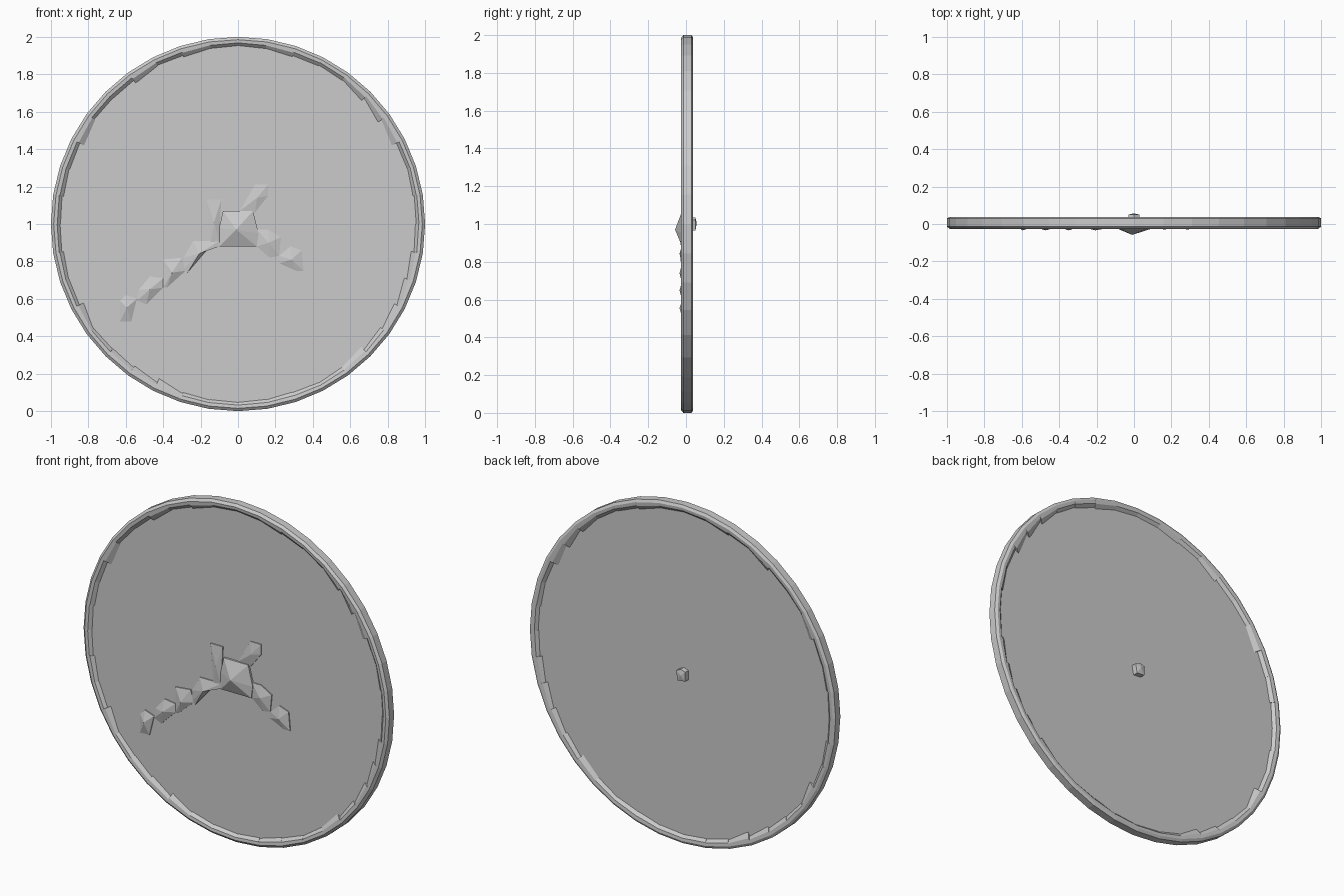
import bpy, bmesh, math, random

if "Cube" in bpy.data.objects:
    bpy.data.objects.remove(bpy.data.objects["Cube"])

random.seed(4)
CZ = 1.0          # height of the dial centre
N = 40            # sides of the rim
FRONT, BACK = -0.026, 0.038
FACE_F, FACE_B = -0.008, 0.02


def finish(name, bm):
    bmesh.ops.recalc_face_normals(bm, faces=bm.faces)
    me = bpy.data.meshes.new(name)
    bm.to_mesh(me)
    bm.free()
    ob = bpy.data.objects.new(name, me)
    bpy.context.collection.objects.link(ob)
    return ob


def polar(r, a, y):
    return (r * math.cos(a), y, CZ + r * math.sin(a))


# Dial plate: flat disc recessed inside the rim
bm = bmesh.new()
f, b = [[bm.verts.new(polar(0.975, 2 * math.pi * i / N, y)) for i in range(N)]
        for y in (FACE_F, FACE_B)]
bm.faces.new(f)
bm.faces.new(b)
for i in range(N):
    j = (i + 1) % N
    bm.faces.new((f[i], f[j], b[j], b[i]))
finish("dial_plate", bm)

# Rim: faceted blocks whose inner edge steps in a rough saw-tooth
bm = bmesh.new()
for i in range(N):
    a0, a1 = 2 * math.pi * i / N, 2 * math.pi * (i + 1) / N
    diagonal = abs(math.sin(a0 + a1))        # roughest between the axes
    rings = []
    for k, a in enumerate((a0, a1)):
        tooth = diagonal * random.uniform(0.0, 0.04) * (1.0 if k == i // 10 % 2 else 0.3)
        rings.append([bm.verts.new(polar(r, a, y)) for r, y in (
            (1.0, FRONT + 0.012), (0.985, FRONT), (0.968 - tooth * 0.4, FRONT + 0.002),
            (0.952 - tooth, FACE_F + 0.002), (0.952 - tooth, FACE_B - 0.002),
            (0.968 - tooth * 0.4, BACK - 0.002), (0.985, BACK), (1.0, BACK - 0.008))])
    p, q = rings
    for k in range(8):
        m = (k + 1) % 8
        bm.faces.new((p[k], p[m], q[m], q[k]))
    bm.faces.new(p)
    bm.faces.new(q)
finish("rim", bm)


def facet_block(name, outline, peak, apex=None, base=0.0, shoulder=-0.014):
    """Low gem-like block: outline in x,z rising to one apex."""
    bm = bmesh.new()
    lo = [bm.verts.new((x, base, z)) for x, z in outline]
    hi = [bm.verts.new((x, shoulder, z)) for x, z in outline]
    n = len(outline)
    if apex is None:
        apex = (sum(p[0] for p in outline) / n, sum(p[1] for p in outline) / n)
    top = bm.verts.new((apex[0], peak, apex[1]))
    bm.faces.new(lo)
    for i in range(n):
        j = (i + 1) % n
        bm.faces.new((lo[i], lo[j], hi[j], hi[i]))
        bm.faces.new((hi[i], hi[j], top))
    return finish(name, bm)


# Centre hub in front and spindle end behind
facet_block("hub", [(-0.10, 0.88), (0.10, 0.88), (0.11, 0.95), (0.08, 1.07),
                    (-0.08, 1.07), (-0.10, 0.98)], -0.058, (-0.01, 0.97), shoulder=-0.02)
facet_block("spindle_end", [(-0.03, 0.97), (0.02, 0.965), (0.03, 1.02), (0.0, 1.035),
                            (-0.03, 1.025)], 0.057, base=0.01, shoulder=0.05)

# Long hand: a chain of blocks running down to the left
long_hand = [
    [(-0.29, 0.76), (-0.29, 0.82), (-0.24, 0.91), (-0.10, 0.91), (-0.10, 0.88), (-0.15, 0.88), (-0.27, 0.74)],
    [(-0.40, 0.66), (-0.40, 0.81), (-0.30, 0.82), (-0.28, 0.75), (-0.38, 0.66)],
    [(-0.54, 0.59), (-0.53, 0.65), (-0.47, 0.72), (-0.40, 0.71), (-0.40, 0.66), (-0.49, 0.57)],
    [(-0.63, 0.48), (-0.63, 0.59), (-0.60, 0.62), (-0.54, 0.60), (-0.57, 0.48)],
]
for i, o in enumerate(long_hand):
    facet_block(f"long_hand_{i + 1}", o, -0.034)

# Short hand to the lower right
facet_block("short_hand_1", [(0.10, 0.97), (0.16, 0.97), (0.23, 0.93), (0.22, 0.83),
                             (0.17, 0.82), (0.10, 0.88)], -0.03)
facet_block("short_hand_2", [(0.22, 0.79), (0.22, 0.83), (0.28, 0.88), (0.34, 0.86),
                             (0.35, 0.75), (0.31, 0.75)], -0.03)

# Counterweight tails above the hub
facet_block("short_hand_tail", [(-0.17, 1.13), (-0.09, 1.13), (-0.10, 0.90), (-0.15, 0.88)], -0.026)
facet_block("long_hand_tail", [(0.01, 1.07), (0.09, 1.21), (0.16, 1.21), (0.16, 1.15),
                               (0.09, 1.06)], -0.026)
